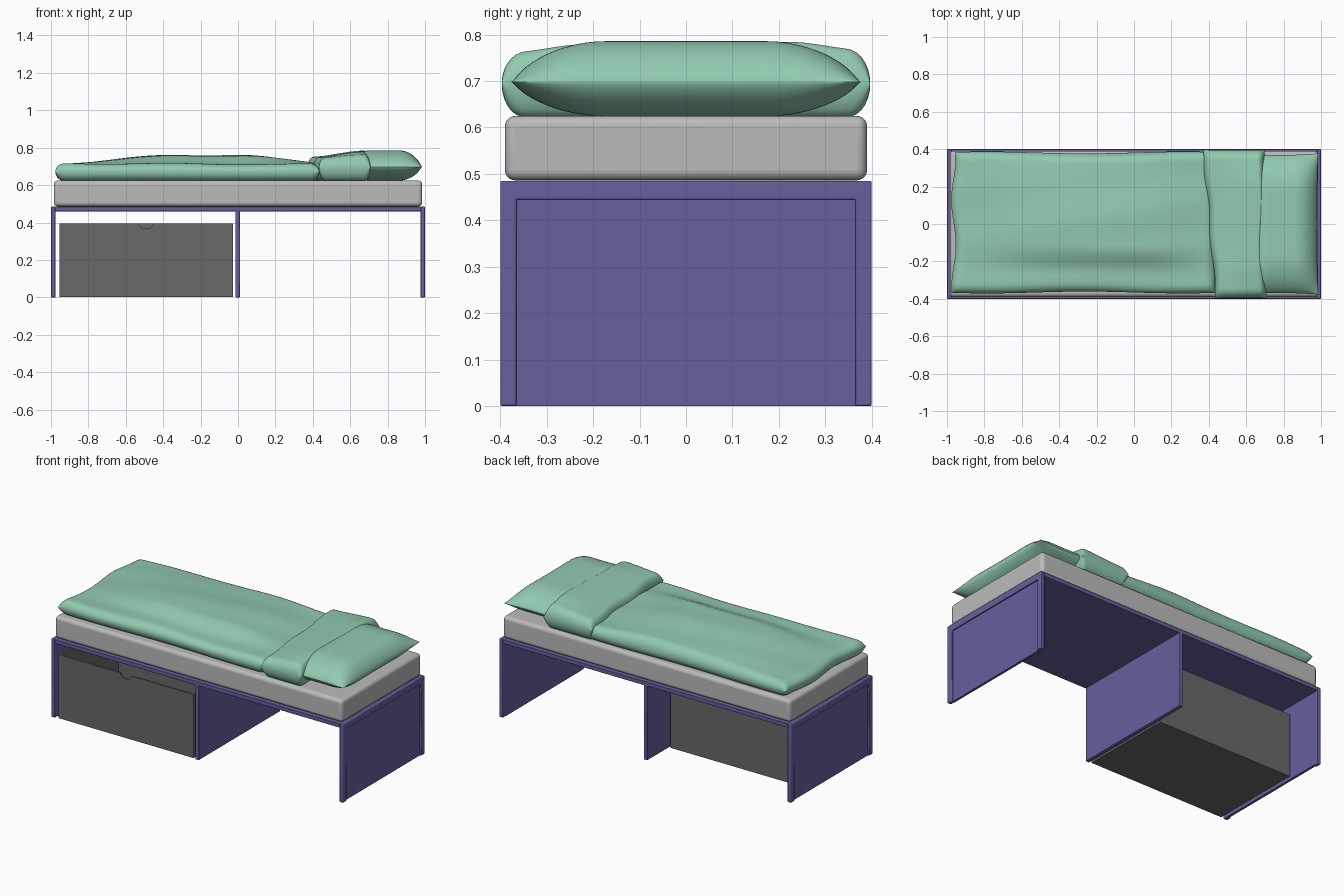
import bpy, bmesh, math

cube = bpy.data.objects.get("Cube")
if cube:
    bpy.data.objects.remove(cube, do_unlink=True)


def material(name, rgb):
    m = bpy.data.materials.new(name)
    m.use_nodes = True
    m.diffuse_color = (*rgb, 1)
    m.node_tree.nodes["Principled BSDF"].inputs["Base Color"].default_value = (*rgb, 1)
    return m


PURPLE = material("purple paint", (0.13, 0.12, 0.34))
GREY = material("dark grey board", (0.14, 0.14, 0.14))
WHITE = material("pale grey fabric", (0.5, 0.5, 0.5))
GREEN = material("soft green cloth", (0.29, 0.59, 0.43))


def finish(bm, name, mat, bevel=0, segments=2, smooth=True):
    bmesh.ops.recalc_face_normals(bm, faces=bm.faces)
    mesh = bpy.data.meshes.new(name)
    bm.to_mesh(mesh)
    bm.free()
    mesh.materials.append(mat)
    obj = bpy.data.objects.new(name, mesh)
    bpy.context.collection.objects.link(obj)
    if bevel:
        mod = obj.modifiers.new("Bevel", "BEVEL")
        mod.width, mod.segments = bevel, segments
    if smooth:
        bpy.ops.object.select_all(action="DESELECT")
        obj.select_set(True)
        bpy.context.view_layer.objects.active = obj
        bpy.ops.object.shade_smooth_by_angle(angle=math.radians(35))
    return obj


def box(name, mat, x, y, z, **kw):
    bm = bmesh.new()
    bmesh.ops.create_cube(bm, size=1)
    for v in bm.verts:
        v.co = [a + (c + 0.5) * (b - a) for c, (a, b) in zip(v.co, (x, y, z))]
    return finish(bm, name, mat, **kw)


def extrude(name, mat, points, offset, **kw):
    bm = bmesh.new()
    face = bm.faces.new([bm.verts.new(p) for p in points])
    made = bmesh.ops.extrude_face_region(bm, geom=[face])["geom"]
    bmesh.ops.translate(bm, vec=offset, verts=[g for g in made if isinstance(g, bmesh.types.BMVert)])
    return finish(bm, name, mat, **kw)


def cushion(name, place, seam, top, bottom, radius, power=1, nx=48, ny=40):
    """Two sheets meeting at a seam. place maps (u, v) to x, y; radius rounds the rim."""
    def rim(w, half, r):
        d = min((1 - abs(w)) * half / r, 1)
        return math.sqrt(max(0, 1 - (1 - d) ** 2)) ** power

    bm = bmesh.new()
    sheets = []
    for side in (top, bottom):
        rows = []
        for i in range(nx + 1):
            row = []
            for j in range(ny + 1):
                u = math.sin((i / nx - 0.5) * math.pi)
                v = math.sin((j / ny - 0.5) * math.pi)
                x, y = place(u, v)
                half_x = (place(1, v)[0] - place(-1, v)[0]) / 2
                half_y = (place(u, 1)[1] - place(u, -1)[1]) / 2
                puff = rim(u, half_x, radius[0]) * rim(v, half_y, radius[1])
                row.append(bm.verts.new((x, y, seam + (side(x, y) - seam) * puff)))
            rows.append(row)
        for a, b in zip(rows, rows[1:]):
            for j in range(ny):
                bm.faces.new((a[j], a[j + 1], b[j + 1], b[j]))
    bmesh.ops.remove_doubles(bm, verts=bm.verts, dist=1e-5)
    return finish(bm, name, GREEN)


def ease(a, b, t):
    t = max(0, min(1, (t - a) / (b - a)))
    return t * t * (3 - 2 * t)


# Bed frame: top board, centre divider, and recessed end panels
box("top_board", PURPLE, (-0.978, 0.978), (-0.4, 0.4), (0.46, 0.485), bevel=0.003)
box("centre_divider", PURPLE, (-0.014, 0.011), (-0.4, 0.4), (0, 0.465), bevel=0.003)
arch = [(-0.4, 0), (-0.4, 0.485), (0.4, 0.485), (0.4, 0),
        (0.365, 0), (0.365, 0.445), (-0.365, 0.445), (-0.365, 0)]
for side, label in ((1, "left"), (-1, "right")):
    extrude(label + "_end_frame", PURPLE, [(side * 0.975, y, z) for y, z in arch],
            (side * 0.025, 0, 0), bevel=0.004)
    box(label + "_end_panel", PURPLE, sorted((side * 0.975, side * 0.99)),
        (-0.37, 0.37), (0, 0.45), smooth=False)

# Open storage drawer with a finger notch in its front
X0, X1, TOP, WALL = -0.955, -0.028, 0.395, 0.012
front, back = -0.395, 0.19
mid = (X0 + X1) / 2
notch = [(-0.04, 0), (-0.035, -0.012), (-0.02, -0.027), (0.02, -0.027), (0.035, -0.012), (0.04, 0)]
outline = [(X0, 0.002), (X0, TOP)] + [(mid + x, TOP + z) for x, z in notch] + [(X1, TOP), (X1, 0.002)]
extrude("drawer_front", GREY, [(x, front, z) for x, z in outline], (0, WALL, 0), smooth=False)
inner = front + WALL
box("drawer_back", GREY, (X0, X1), (back - WALL, back), (0.002, TOP), smooth=False)
box("drawer_bottom", GREY, (X0, X1), (inner, back - WALL), (0.002, 0.016), smooth=False)
for label, x in (("right", X0), ("left", X1 - WALL)):
    box("drawer_" + label + "_side", GREY, (x, x + WALL), (inner, back - WALL), (0.016, TOP), smooth=False)

# Mattress
box("mattress", WHITE, (-0.985, 0.985), (-0.39, 0.39), (0.486, 0.625), bevel=0.022, segments=5)


# Duvet: a low front shelf with a soft step up to a raised middle
def duvet_top(x, y):
    hump = ease(-1.0, -0.3, x) * (1 - ease(0.0, 0.5, x))
    step = ease(-0.26, -0.12, y) * (1 - 0.6 * ease(0.0, 0.4, y))
    folds = 0.003 * math.sin(9 * x + 5 * y) + 0.002 * math.sin(23 * y - 4 * x)
    return 0.714 + 0.046 * hump * step + folds


def duvet_place(u, v):
    x = -0.265 + 0.7 * u - 0.006 * math.sin(5 * v) * (1 - u)
    y = 0.008 + 0.374 * v + 0.005 * math.sin(6 * x) * v
    return x, y


cushion("duvet", duvet_place, 0.672, duvet_top, lambda x, y: 0.622, (0.05, 0.05))


# Turned-down fold wrapping over the sides
def fold_place(u, v):
    left = 0.402 - 0.034 * v + 0.006 * math.sin(7 * v)
    right = 0.703 + 0.005 * math.sin(5 * v)
    return left + (right - left) * (u + 1) / 2, 0.397 * v


def fold_top(x, y):
    return 0.745 + 0.034 * ease(0.38, 0.68, x) * (1 - 0.5 * ease(0.22, 0.38, abs(y))) + 0.006 * ease(-0.3, 0.3, y)


cushion("duvet_fold", fold_place, 0.694, fold_top, lambda x, y: 0.622, (0.035, 0.05))


# Pillow with a pinched seam
def pillow_place(u, v):
    return 0.785 + 0.2 * u - 0.008 * u * (1 - v * v), (0.377 - 0.008 * (1 - u * u)) * v


cushion("pillow", pillow_place, 0.698, lambda x, y: 0.786, lambda x, y: 0.624, (0.12, 0.2), power=1.4)
